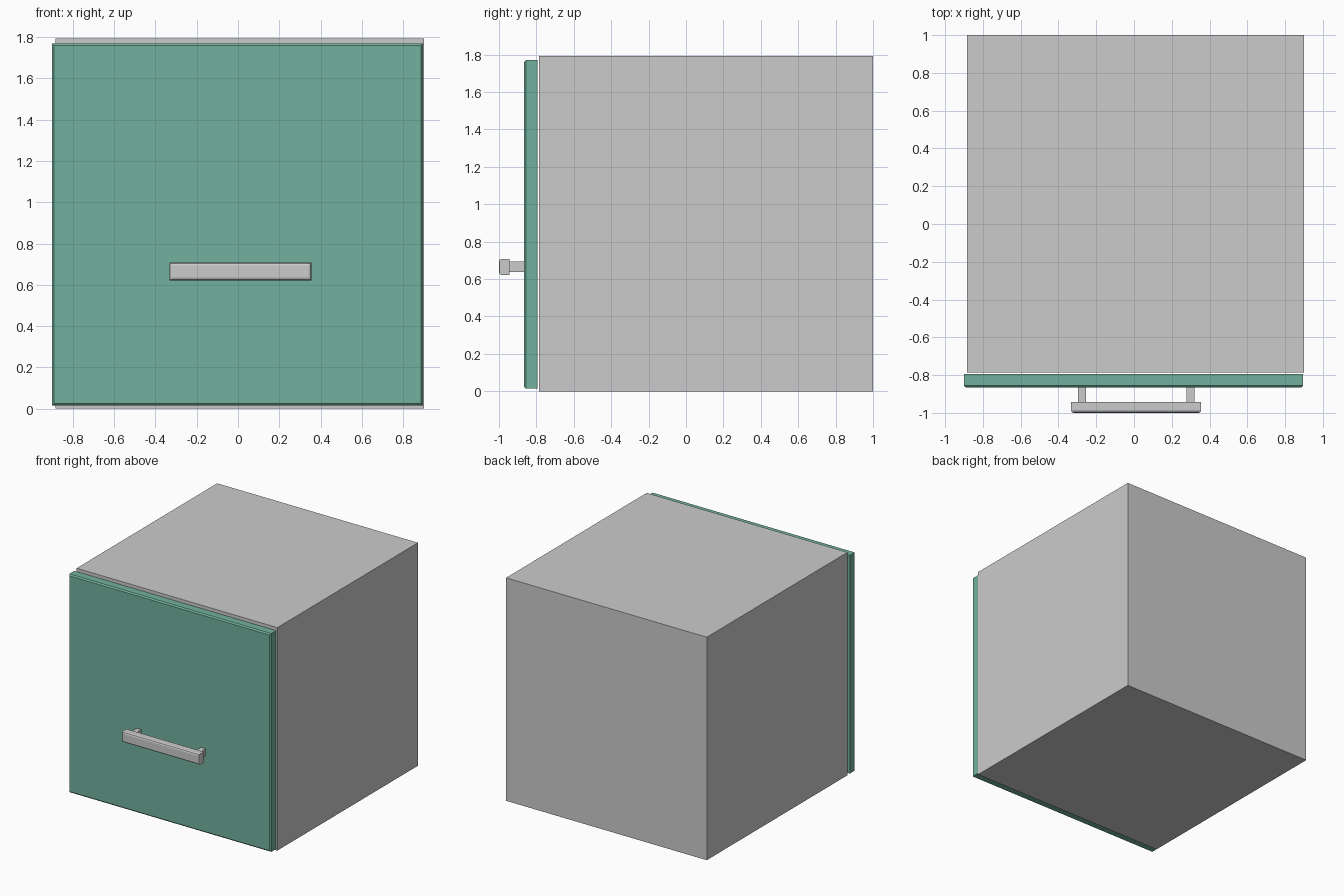
import bpy, bmesh

if "Cube" in bpy.data.objects:
    bpy.data.objects.remove(bpy.data.objects["Cube"])

green = bpy.data.materials.new("green_front")
green.diffuse_color = (0.17, 0.44, 0.34, 1)
green.use_nodes = True
green.node_tree.nodes["Principled BSDF"].inputs["Base Color"].default_value = green.diffuse_color


def box(name, x, y, z, bevel=0.0, segments=1, material=None):
    """Box from (min, max) ranges, optionally bevelling the edges of its front face."""
    bm = bmesh.new()
    bmesh.ops.create_cube(bm, size=1)
    for v in bm.verts:
        for i, (lo, hi) in enumerate((x, y, z)):
            v.co[i] = lo if v.co[i] < 0 else hi
    if bevel:
        front = [e for e in bm.edges if all(abs(v.co.y - y[0]) < 1e-5 for v in e.verts)]
        bmesh.ops.bevel(bm, geom=front, offset=bevel, segments=segments,
                        profile=0.5, affect='EDGES')
    bmesh.ops.recalc_face_normals(bm, faces=bm.faces)
    mesh = bpy.data.meshes.new(name)
    bm.to_mesh(mesh)
    bm.free()
    obj = bpy.data.objects.new(name, mesh)
    bpy.context.collection.objects.link(obj)
    if material:
        mesh.materials.append(material)
    return obj


# Cabinet body
box("cabinet_body", (-0.885, 0.901), (-0.787, 1.0), (0.0, 1.793))

# Front panel, slightly offset from the body
box("front_panel", (-0.901, 0.896), (-0.866, -0.794), (0.015, 1.77), 0.01, 1, green)

# Handle bar and its two posts
box("handle_bar", (-0.333, 0.356), (-1.0, -0.943), (0.622, 0.708), 0.014, 2)
for side, x in (("left", -0.275), ("right", 0.298)):
    box(f"handle_post_{side}", (x - 0.021, x + 0.021), (-0.945, -0.864), (0.637, 0.694))
